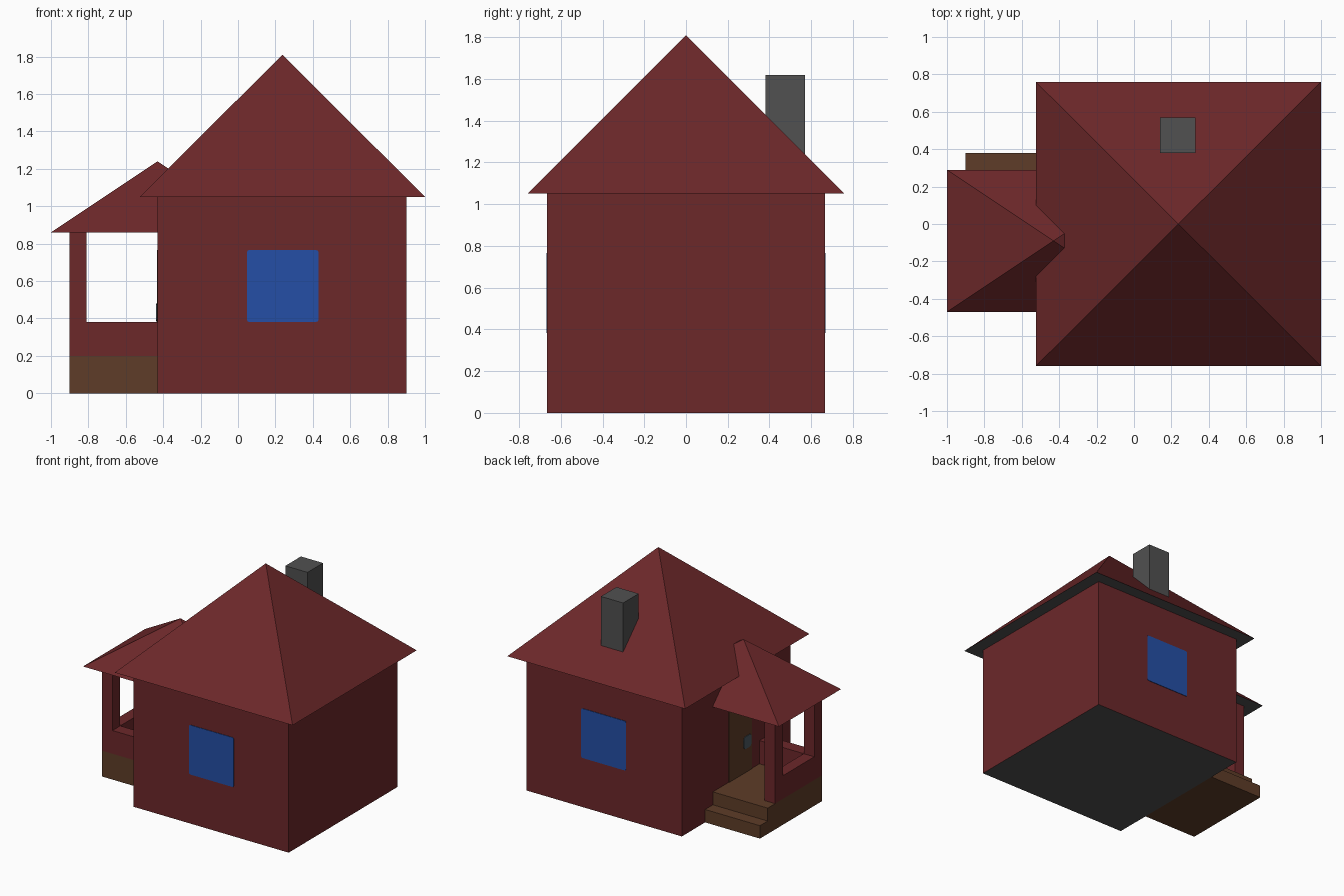
import bpy, bmesh
from mathutils import Vector

if "Cube" in bpy.data.objects:
    bpy.data.objects.remove(bpy.data.objects["Cube"])


def mat(name, r, g, b):
    m = bpy.data.materials.new(name)
    m.diffuse_color = (r, g, b, 1)
    m.use_nodes = True
    m.node_tree.nodes["Principled BSDF"].inputs["Base Color"].default_value = m.diffuse_color
    return m


RED = mat("brick_red", 0.150, 0.021, 0.023)
GREY = mat("dark_grey", 0.082, 0.082, 0.082)
BROWN = mat("wood_brown", 0.112, 0.046, 0.021)
BLUE = mat("window_blue", 0.018, 0.078, 0.38)
KNOB = mat("handle_grey", 0.07, 0.10, 0.12)


def finish(name, bm, material, under=None):
    """Make an object; faces pointing down take the 'under' material."""
    bmesh.ops.recalc_face_normals(bm, faces=bm.faces)
    me = bpy.data.meshes.new(name)
    me.materials.append(material)
    if under:
        me.materials.append(under)
        for f in bm.faces:
            f.material_index = 1 if f.normal.z < -0.5 else 0
    bm.to_mesh(me)
    bm.free()
    ob = bpy.data.objects.new(name, me)
    bpy.context.collection.objects.link(ob)
    return ob


def box(name, x, y, z, material, under=None, round_axis=None, radius=0.01):
    """Box from (min, max) ranges; optionally round the edges along one axis."""
    bm = bmesh.new()
    bmesh.ops.create_cube(bm, size=1)
    for v in bm.verts:
        v.co = Vector([(r[0] + r[1]) / 2 + c * (r[1] - r[0])
                       for r, c in zip((x, y, z), v.co)])
    if round_axis is not None:
        edges = [e for e in bm.edges
                 if all(abs(e.verts[0].co[i] - e.verts[1].co[i]) < 1e-6
                        for i in range(3) if i != round_axis)]
        bmesh.ops.bevel(bm, geom=edges, offset=radius, segments=2,
                        profile=0.5, affect='EDGES')
    return finish(name, bm, material, under)


def pyramid(name, x, y, z, material, under):
    """Four-sided hip roof with its apex over the middle of the base."""
    bm = bmesh.new()
    base = [bm.verts.new((px, py, z[0])) for px, py in
            ((x[0], y[0]), (x[1], y[0]), (x[1], y[1]), (x[0], y[1]))]
    apex = bm.verts.new((sum(x) / 2, sum(y) / 2, z[1]))
    bm.faces.new(base[::-1])
    for i in range(4):
        bm.faces.new((base[i], base[(i + 1) % 4], apex))
    return finish(name, bm, material, under)


# Main house, roof and chimney
box("house_walls", (-0.43, 0.90), (-0.665, 0.665), (0, 1.05), RED, GREY)
pyramid("main_roof", (-0.525, 1.0), (-0.76, 0.76), (1.05, 1.81), RED, GREY)
box("chimney", (0.14, 0.33), (0.38, 0.57), (1.15, 1.62), GREY)

# Windows on the front and back walls
for name, s in (("front_window", -1), ("back_window", 1)):
    box(name, (0.048, 0.43), sorted((s * 0.661, s * 0.669)), (0.382, 0.765),
        BLUE, round_axis=1)

# Porch floor, step and roof (the roof runs into the main house)
box("porch_floor", (-0.90, -0.43), (-0.38, 0.285), (0, 0.20), BROWN)
box("porch_step", (-0.90, -0.43), (0.285, 0.38), (0, 0.10), BROWN)
pyramid("porch_roof", (-1.0, 0.14), (-0.47, 0.29), (0.86, 1.24), RED, GREY)

# Porch posts and low walls between them
for name, y in (("front_post", -0.38), ("back_post", 0.10)):
    box(name, (-0.90, -0.81), (y, y + 0.095), (0.20, 0.86), RED)
box("front_low_wall", (-0.81, -0.43), (-0.38, -0.285), (0.20, 0.38), RED)
box("side_low_wall", (-0.90, -0.81), (-0.285, 0.10), (0.20, 0.38), RED)

# Door and handle on the left wall
box("door", (-0.434, -0.426), (-0.19, 0.095), (0.20, 0.765), BROWN)
box("door_handle", (-0.439, -0.431), (-0.175, -0.085), (0.385, 0.48), KNOB,
    round_axis=0, radius=0.02)
